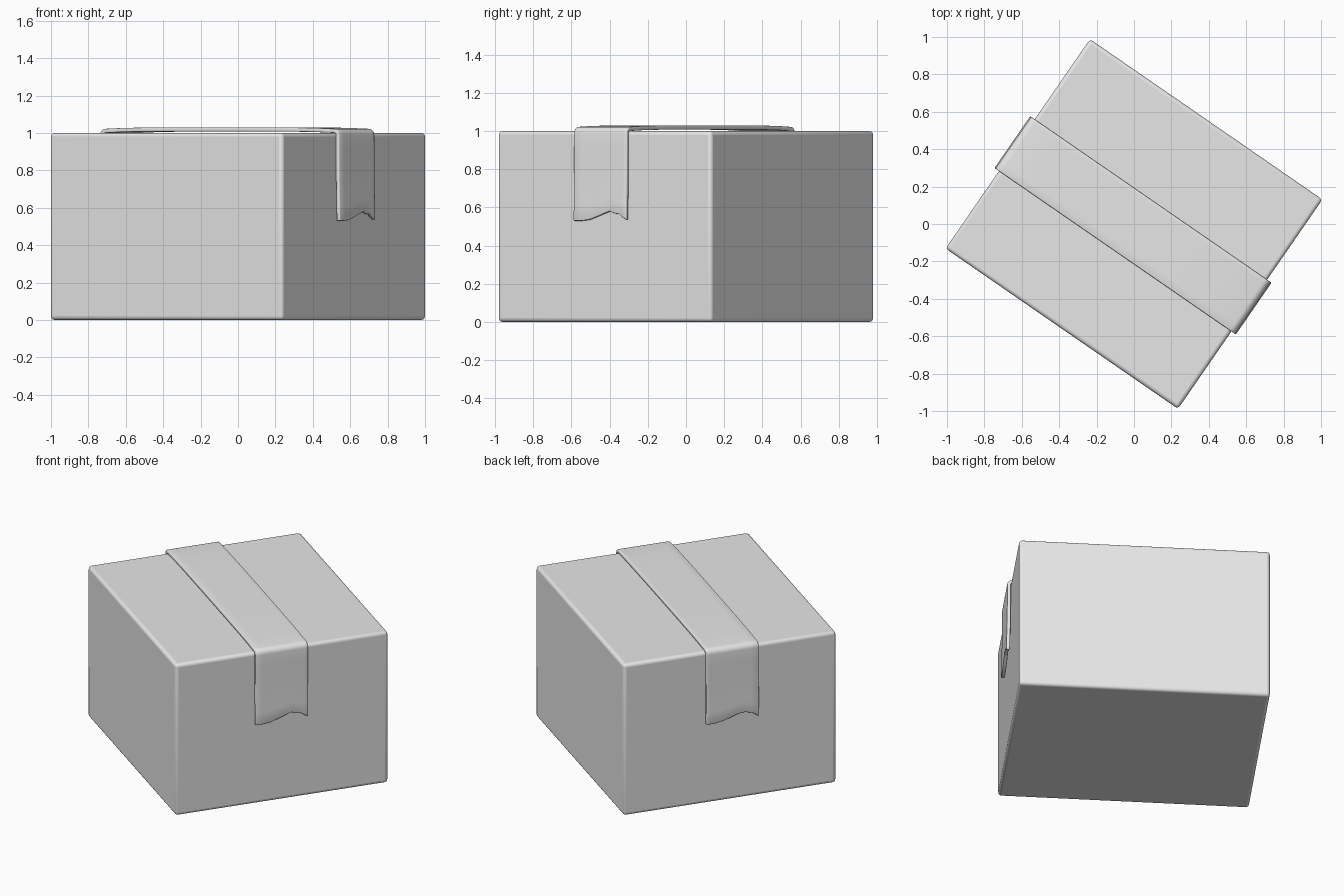
import bpy, bmesh, math

cube = bpy.data.objects.get("Cube")
if cube:
    bpy.data.objects.remove(cube)

TURN = math.radians(-34.6)
LENGTH, WIDTH, HEIGHT = 1.51, 1.36, 1.0

mat = bpy.data.materials.new("plain grey")
mat.use_nodes = True
GREY = (0.8, 0.8, 0.8, 1)
mat.diffuse_color = GREY
mat.node_tree.nodes["Principled BSDF"].inputs["Base Color"].default_value = GREY


def add_object(name, bm):
    bmesh.ops.recalc_face_normals(bm, faces=bm.faces)
    mesh = bpy.data.meshes.new(name)
    bm.to_mesh(mesh)
    bm.free()
    obj = bpy.data.objects.new(name, mesh)
    bpy.context.collection.objects.link(obj)
    mesh.materials.append(mat)
    obj.rotation_euler.z = TURN
    return obj


def add_bevel(obj, width, segments):
    mod = obj.modifiers.new("rounded edges", "BEVEL")
    mod.width = width
    mod.segments = segments
    mod.limit_method = "ANGLE"
    mod.angle_limit = math.radians(40)


def smooth(obj):
    bpy.ops.object.select_all(action="DESELECT")
    obj.select_set(True)
    bpy.context.view_layer.objects.active = obj
    bpy.ops.object.shade_smooth_by_angle(angle=math.radians(40))


# Carton with softly rounded edges
bm = bmesh.new()
bmesh.ops.create_cube(bm, size=1)
for v in bm.verts:
    v.co.x *= LENGTH
    v.co.y *= WIDTH
    v.co.z = (v.co.z + 0.5) * HEIGHT
box = add_object("carton", bm)
add_bevel(box, 0.02, 4)
smooth(box)

# Torn lower edge of the tape: (fraction across, height)
TORN = [(0, 0.53), (0.14, 0.53), (0.28, 0.535), (0.42, 0.55), (0.56, 0.567),
        (0.68, 0.58), (0.78, 0.568), (0.86, 0.565), (0.93, 0.548), (1, 0.535)]
THICK = 0.022
TAPE_RIGHT, TAPE_LEFT = -0.177, 0.159


def half_path(end_z):
    """Side profile of the tape from the middle of the top to its torn end."""
    x_out, top, r = LENGTH / 2 + 0.023, HEIGHT + 0.022, 0.035
    pts = [(x_out * f, top + 0.008 * (1 - f ** 4)) for f in (0, 0.2, 0.4, 0.6, 0.8)]
    for i in range(7):
        a = math.pi / 2 * (1 - i / 6)
        pts.append((x_out - r + r * math.cos(a), top - r + r * math.sin(a)))
    start = top - r
    for i in range(1, 7):
        f = i / 6
        pts.append((x_out + 0.006 * f * f, start + (end_z - start) * f))
    return pts


# Packing tape over the top, hanging down both ends
bm = bmesh.new()
columns = []
fractions = [f for f, z in TORN]
heights = [z for f, z in TORN]
for i, f in enumerate(fractions):
    y = TAPE_RIGHT + (TAPE_LEFT - TAPE_RIGHT) * f
    # the far end is torn the same way, seen from its own side
    g = 1 - f
    j = max(k for k in range(len(TORN) - 1) if fractions[k] <= g + 1e-6)
    t = (g - fractions[j]) / (fractions[j + 1] - fractions[j])
    far_z = heights[j] + (heights[j + 1] - heights[j]) * t
    near = half_path(heights[i])
    far = [(-x, z) for x, z in half_path(far_z)[1:]]
    columns.append([bm.verts.new((x, y, z)) for x, z in far[::-1] + near])
for a, b in zip(columns, columns[1:]):
    for k in range(len(a) - 1):
        bm.faces.new((a[k], b[k], b[k + 1], a[k + 1]))
tape = add_object("packing_tape", bm)
if tape.data.polygons[len(tape.data.polygons) // 2].normal.z < 0:
    tape.data.flip_normals()
solid = tape.modifiers.new("thickness", "SOLIDIFY")
solid.thickness = THICK
solid.offset = -1
add_bevel(tape, 0.005, 2)
smooth(tape)
